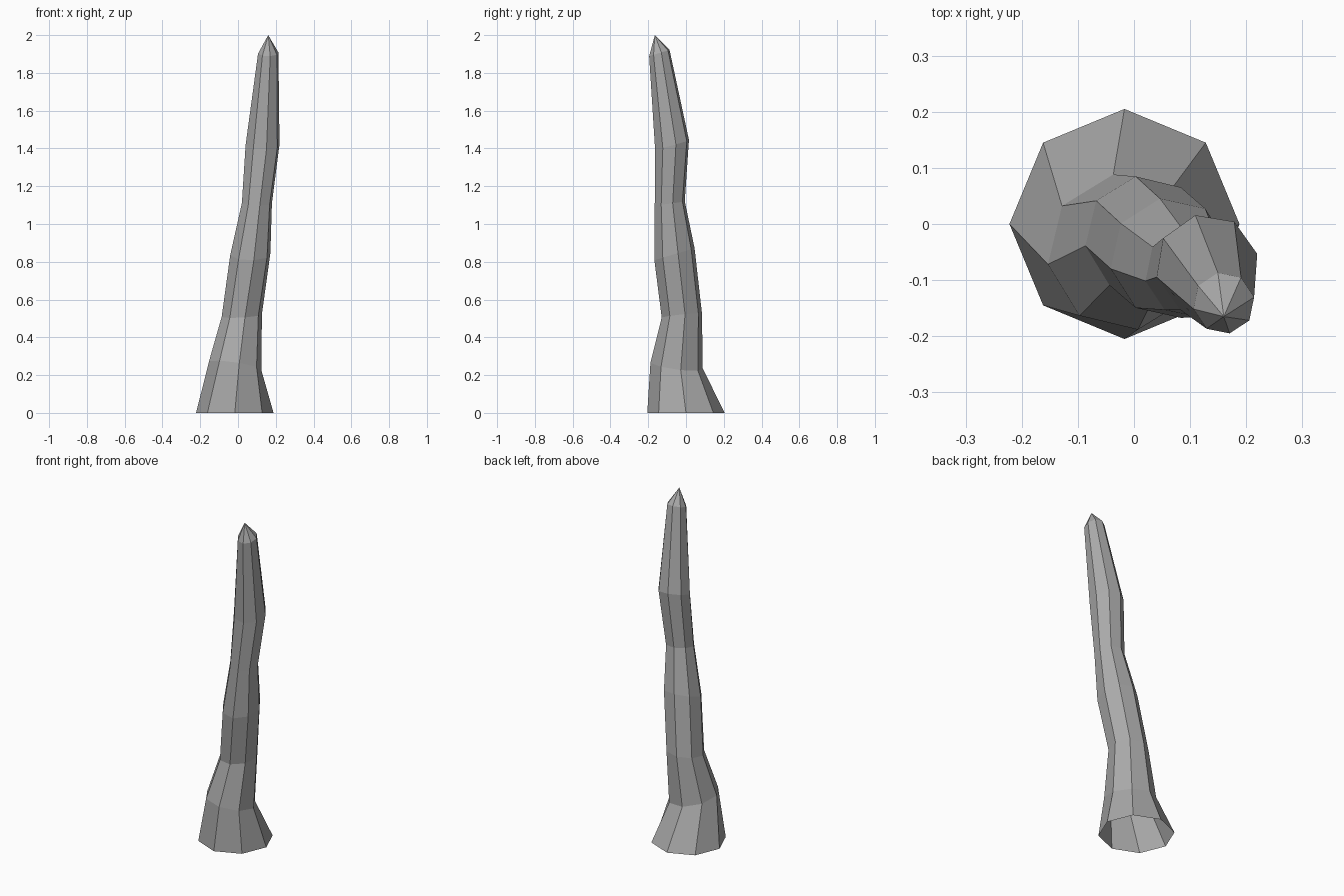
import bpy, bmesh
from math import cos, sin, radians

cube = bpy.data.objects.get("Cube")
if cube:
    bpy.data.objects.remove(cube, do_unlink=True)

# One plain grey stone colour
grey = bpy.data.materials.new("stone grey")
grey.use_nodes = True
colour = (0.40, 0.40, 0.40, 1)
grey.diffuse_color = colour
grey.node_tree.nodes["Principled BSDF"].inputs["Base Color"].default_value = colour

SIDES = 8
# Rings: centre x, y, z, radius, twist in degrees, tilt along x, tilt along y
RINGS = [
    (-0.017, 0.0, 0.0, 0.205, 0, 0, 0),
    (-0.015, -0.05, 0.25, 0.14, 9, -0.15, -0.13),
    (0.02, -0.022, 0.515, 0.108, 9, 0.06, 0.10),
    (0.065, -0.061, 0.84, 0.108, 10, 0.0, 0.30),
    (0.10, -0.086, 1.11, 0.081, 11, -0.03, 0.13),
    (0.13, -0.074, 1.42, 0.092, 13, -0.05, 0.27),
    (0.16, -0.141, 1.905, 0.055, 11, 0.0, 0.30),
]
TIP = (0.16, -0.165, 2.0)

# Crooked tapering spike, open underneath, closed by a pointed tip
bm = bmesh.new()
loops = []
for cx, cy, cz, radius, twist, tilt_x, tilt_y in RINGS:
    loop = []
    for i in range(SIDES):
        angle = radians(360 / SIDES * i + twist)
        dx, dy = radius * cos(angle), radius * sin(angle)
        loop.append(bm.verts.new((cx + dx, cy + dy, cz + tilt_x * dx + tilt_y * dy)))
    loops.append(loop)

for low, high in zip(loops, loops[1:]):
    for i in range(SIDES):
        j = (i + 1) % SIDES
        bm.faces.new((low[i], low[j], high[j], high[i]))

tip = bm.verts.new(TIP)
for i in range(SIDES):
    bm.faces.new((loops[-1][i], loops[-1][(i + 1) % SIDES], tip))

mesh = bpy.data.meshes.new("stone_spike")
bm.to_mesh(mesh)
bm.free()
mesh.materials.append(grey)
bpy.context.collection.objects.link(bpy.data.objects.new("stone_spike", mesh))
